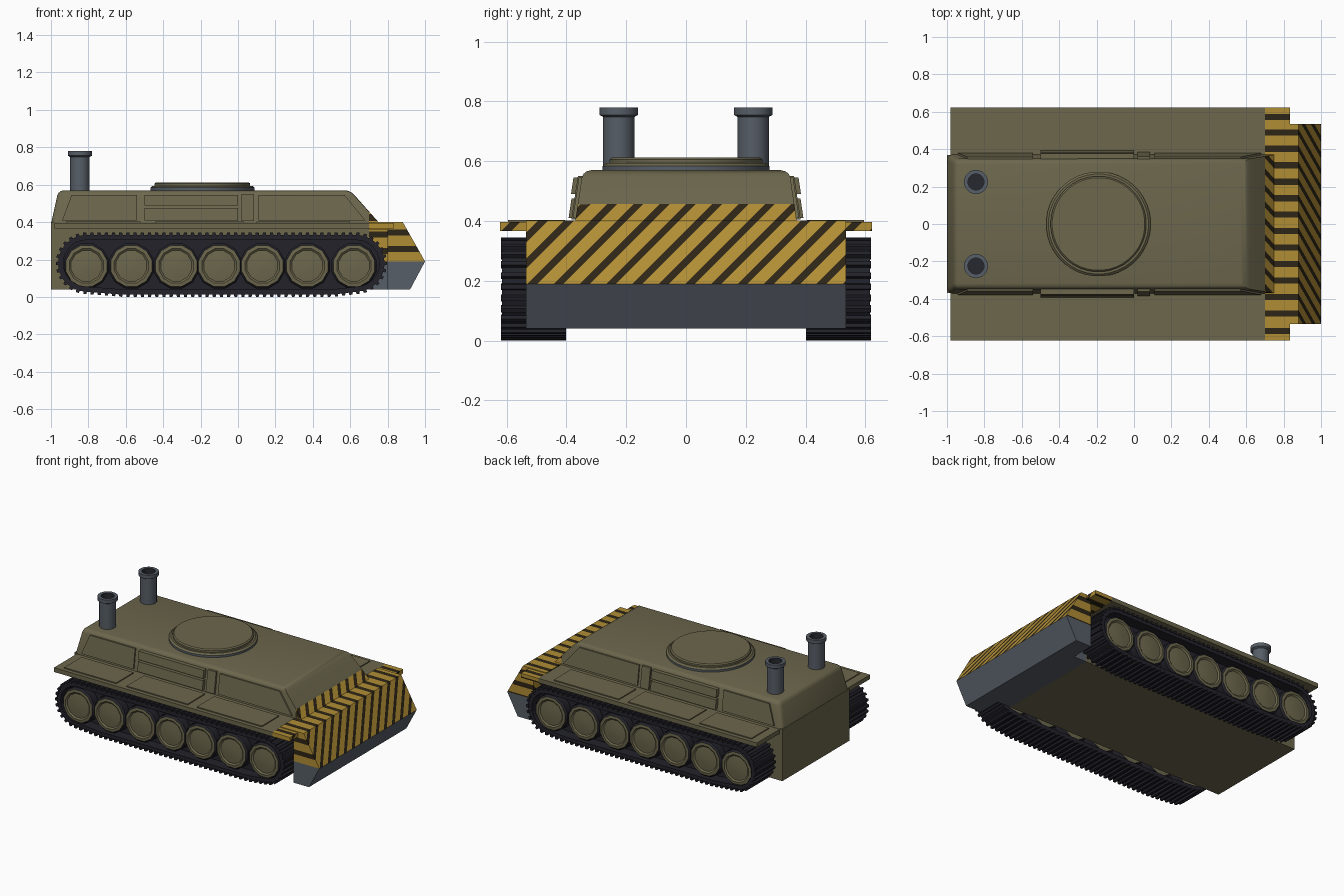
import bpy, bmesh, math
from mathutils import Vector

if "Cube" in bpy.data.objects:
    bpy.data.objects.remove(bpy.data.objects["Cube"])

COLOURS = {
    "olive": (0.15, 0.135, 0.073), "track_black": (0.016, 0.016, 0.023),
    "steel_grey": (0.095, 0.112, 0.135), "warning_yellow": (0.44, 0.27, 0.035),
    "stripe_dark": (0.026, 0.018, 0.008), "soot": (0.02, 0.022, 0.028),
}
MATS = {}
for key, rgb in COLOURS.items():
    MATS[key] = bpy.data.materials.new(key)
    MATS[key].diffuse_color = (*rgb, 1)


def finish(bm, name, mats, smooth=True):
    bmesh.ops.recalc_face_normals(bm, faces=bm.faces)
    mesh = bpy.data.meshes.new(name)
    bm.to_mesh(mesh)
    bm.free()
    obj = bpy.data.objects.new(name, mesh)
    bpy.context.collection.objects.link(obj)
    for m in mats:
        mesh.materials.append(MATS[m])
    if smooth:
        bpy.ops.object.select_all(action='DESELECT')
        obj.select_set(True)
        bpy.context.view_layer.objects.active = obj
        bpy.ops.object.shade_smooth_by_angle(angle=math.radians(35))
    return obj


def prism_bm(profile, ya, yb):
    """Side profile (x, z) spanned between ya(z) and yb(z)."""
    bm = bmesh.new()
    rings = [[bm.verts.new((x, f(z), z)) for x, z in profile] for f in (ya, yb)]
    bm.faces.new(rings[0])
    bm.faces.new(rings[1])
    n = len(profile)
    for i in range(n):
        j = (i + 1) % n
        bm.faces.new((rings[0][i], rings[0][j], rings[1][j], rings[1][i]))
    bmesh.ops.recalc_face_normals(bm, faces=bm.faces)
    return bm


def prism(name, profile, y0, y1, mat):
    return finish(prism_bm(profile, lambda z: y0, lambda z: y1), name, [mat])


def rect(x0, x1, z0, z1):
    return [(x0, z0), (x1, z0), (x1, z1), (x0, z1)]


PAINT = ["olive", "steel_grey", "warning_yellow", "stripe_dark"]
START, WAIST, PITCH, HALF = 0.70, 0.19, 0.088, 0.0165


def paint_nose(bm):
    """Cut diagonal hazard bands ahead of START and above WAIST."""
    def cut(co, no, test):
        faces = [f for f in bm.faces if test(f.calc_center_median())]
        geom = faces + list({e for f in faces for e in f.edges}) + \
            list({v for f in faces for v in f.verts})
        bmesh.ops.bisect_plane(bm, geom=geom, plane_co=co, plane_no=no, dist=1e-5)
    front = lambda c: c.x > START - 1e-4
    cut((START, 0, 0), (1, 0, 0), lambda c: True)
    cut((0, 0, WAIST), (0, 0, 1), front)
    for n in range(-13, 7):
        for d in (-HALF, HALF):
            cut((0, n * PITCH + d, 0), (0, 1, -1),
                lambda c: front(c) and c.z > WAIST)
    for f in bm.faces:
        c = f.calc_center_median()
        if not front(c):
            f.material_index = 0
        elif c.z < WAIST:
            f.material_index = 1
        else:
            u = (c.y - c.z) / PITCH
            f.material_index = 3 if abs(u - round(u)) * PITCH < HALF else 2


def lathe(name, profile, loc, mats, segs=16, axis='Z', rule=None):
    """Spin (radius, height) points about an axis."""
    bm = bmesh.new()
    rings = []
    for r, h in profile:
        ring = []
        for i in range(segs):
            a = math.tau * (i + 0.5) / segs
            c, s = r * math.cos(a), r * math.sin(a)
            p = Vector((c, s, h)) if axis == 'Z' else Vector((c, h, s))
            ring.append(bm.verts.new(p + Vector(loc)))
        rings.append(ring)
    for k in range(len(rings) - 1):
        for i in range(segs):
            j = (i + 1) % segs
            f = bm.faces.new((rings[k][i], rings[k][j], rings[k + 1][j], rings[k + 1][i]))
            f.material_index = rule(k) if rule else 0
    for k, ring in ((-1, rings[0]), (len(profile) - 1, rings[-1])):
        f = bm.faces.new(ring)
        f.material_index = rule(k) if rule else 0
    return finish(bm, name, mats)


# lower hull between the tracks
bm = prism_bm(rect(-1, 0.8, 0.04, 0.40), lambda z: -0.37, lambda z: 0.37)
paint_nose(bm)
finish(bm, "lower_hull", PAINT)

# upper hull with rounded shoulders and sloped front
side = lambda z: 0.372 - 0.15 * (z - 0.39)
bm = prism_bm([(-1, 0.39), (0.76, 0.39), (0.60, 0.57), (-0.96, 0.57)],
              lambda z: -side(z), side)
edges = [e for e in bm.edges if all(v.co.z > 0.5 for v in e.verts)
         or (abs(e.verts[0].co.z - e.verts[1].co.z) > 0.1 and e.verts[0].co.x < 0)]
bmesh.ops.bevel(bm, geom=edges, offset=0.028, segments=3, profile=0.5, affect='EDGES')
paint_nose(bm)
finish(bm, "upper_hull", PAINT)

# wedge nose
bm = prism_bm([(0.70, 0.36), (0.70, 0.402), (0.88, 0.402), (1.0, 0.19),
               (0.92, 0.04), (0.80, 0.04), (0.80, 0.36)],
              lambda z: -0.535, lambda z: 0.535)
paint_nose(bm)
finish(bm, "wedge_nose", PAINT)


def track_path(steps):
    """Evenly spaced points and outward normals around the wheel run."""
    circles = [(0.632, 0.18, 0.152), (-0.81, 0.18, 0.152),
               (-0.62, 0.168, 0.155), (0.50, 0.168, 0.155)]
    pts = []
    for i in range(720):
        a = math.tau * i / 720
        d = Vector((math.cos(a), math.sin(a)))
        cx, cz, r = max(circles, key=lambda c: c[0] * d.x + c[1] * d.y + c[2])
        pts.append((Vector((cx, cz)) + d * r, d))
    pts.append(pts[0])
    lens = [0.0]
    for a, b in zip(pts, pts[1:]):
        lens.append(lens[-1] + (b[0] - a[0]).length)
    out, k = [], 0
    for i in range(steps):
        t = lens[-1] * i / steps
        while lens[k + 1] <= t:
            k += 1
        f = (t - lens[k]) / (lens[k + 1] - lens[k])
        out.append((pts[k][0].lerp(pts[k + 1][0], f), pts[k][1].lerp(pts[k + 1][1], f)))
    return out


PATH = track_path(100)
WHEELS = (-0.81, -0.57, -0.33, -0.10, 0.13, 0.37, 0.62)

for s, tag in ((-1, "right"), (1, "left")):
    # track belt with a cleat on every link
    bm = bmesh.new()
    n = len(PATH)
    belt = []
    for p, d in PATH:
        q = p - d * 0.028
        belt.append([bm.verts.new((v.x, s * y, v.y)) for v, y in
                     ((p, 0.405), (p, 0.615), (q, 0.615), (q, 0.405))])
    for i in range(n):
        a, b = belt[i], belt[(i + 1) % n]
        for k in range(4):
            m = (k + 1) % 4
            bm.faces.new((a[k], a[m], b[m], b[k]))
    for p, d in PATH:
        t = Vector((-d.y, d.x)) * 0.011
        lo, hi = p - d * 0.006, p + d * 0.012
        quads = [[bm.verts.new((v.x, s * y, v.y)) for v in
                  (lo - t, lo + t, hi + t * 0.7, hi - t * 0.7)] for y in (0.402, 0.62)]
        bm.faces.new(quads[0])
        bm.faces.new(quads[1])
        for k in range(4):
            m = (k + 1) % 4
            bm.faces.new((quads[0][k], quads[0][m], quads[1][m], quads[1][k]))
    finish(bm, tag + "_track", ["track_black"], False)

    # dark web behind the wheels
    prism(tag + "_track_web", [tuple(p - d * 0.02) for p, d in PATH[::2]],
          s * 0.48, s * 0.54, "track_black")

    # road wheels: dark tyre, olive disc
    for i, x in enumerate(WHEELS):
        lathe(f"{tag}_road_wheel_{i + 1}",
              [(0.118, 0.42 * s), (0.125, 0.43 * s), (0.125, 0.59 * s), (0.114, 0.602 * s),
               (0.095, 0.604 * s), (0.085, 0.596 * s), (0.03, 0.602 * s)],
              (x, 0, 0.166), ["olive", "track_black"], 12, 'Y',
              lambda k: 1 if k in (0, 1, 2) else 0)

    # fender with striped front end
    bm = prism_bm(rect(-0.98, 0.835, 0.366, 0.396), lambda z: s * 0.36, lambda z: s * 0.622)
    paint_nose(bm)
    finish(bm, tag + "_fender", PAINT)
    for i, (x0, x1) in enumerate(((-0.92, -0.52), (-0.44, 0.03), (0.10, 0.60))):
        prism(f"{tag}_fender_panel_{i + 1}", rect(x0, x1, 0.39, 0.403),
              s * 0.405, s * 0.595, "olive")

    # raised panels and stowage boxes on the upper hull side
    shapes = {
        "rear_side_panel": ([(-0.94, 0.41), (-0.54, 0.41), (-0.54, 0.545), (-0.89, 0.545)], 0.010),
        "lower_stowage_box": (rect(-0.50, 0.0, 0.41, 0.475), 0.024),
        "upper_stowage_box": (rect(-0.50, 0.0, 0.49, 0.545), 0.028),
        "side_post": (rect(0.02, 0.085, 0.405, 0.55), 0.014),
        "front_side_panel": ([(0.11, 0.41), (0.68, 0.41), (0.57, 0.545), (0.11, 0.545)], 0.010),
    }
    for name, (prof, t) in shapes.items():
        bm = prism_bm(prof, lambda z: s * (side(z) - 0.02), lambda z: s * (side(z) + t))
        finish(bm, f"{tag}_{name}", ["olive"])

    # exhaust stack with collar and sooty bore
    lathe(tag + "_exhaust",
          [(0.053, 0.55), (0.053, 0.748), (0.065, 0.755), (0.065, 0.78),
           (0.043, 0.78), (0.043, 0.70)],
          (-0.845, s * 0.225, 0), ["steel_grey", "soot"], 16, 'Z',
          lambda k: 1 if k >= 4 else 0)

# round roof hatch on its ring
lathe("hatch_ring", [(0.28, 0.56), (0.28, 0.584), (0.268, 0.594), (0.25, 0.594)],
      (-0.19, 0, 0), ["steel_grey", "olive"], 40, 'Z', lambda k: 0 if k < 1 else 1)
lathe("hatch_lid", [(0.256, 0.58), (0.256, 0.606), (0.248, 0.613)],
      (-0.19, 0, 0), ["olive"], 40)

for m in bpy.data.materials:
    if m.users and not m.is_grease_pencil:
        m.use_nodes = True
        m.node_tree.nodes["Principled BSDF"].inputs["Base Color"].default_value = m.diffuse_color
